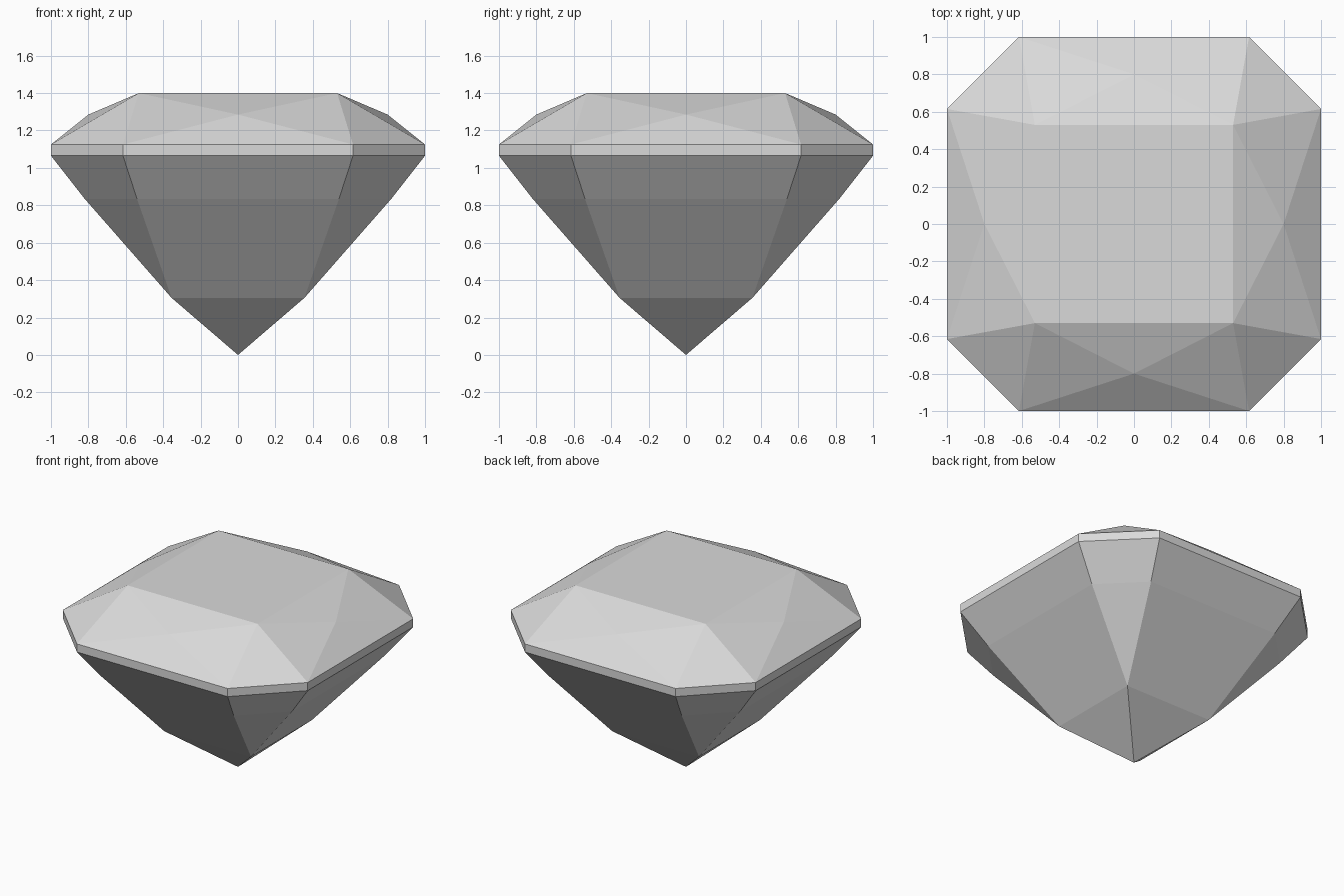
import bpy
import bmesh
from math import pi
from mathutils import Matrix, Vector

cube = bpy.data.objects.get("Cube")
if cube:
    bpy.data.objects.remove(cube, do_unlink=True)

# One pale grey stone colour
stone = bpy.data.materials.new("pale_grey_stone")
stone.use_nodes = True
grey = (0.7, 0.7, 0.7, 1)
stone.diffuse_color = grey
stone.node_tree.nodes["Principled BSDF"].inputs["Base Color"].default_value = grey

# Heights of the facet tiers
TABLE_Z, STAR_Z, GIRDLE_TOP, GIRDLE_LOW, BREAK_Z, POINT_Z = 1.4, 1.285, 1.125, 1.065, 0.835, 0.305

bm = bmesh.new()


def facet(*points):
    bm.faces.new([bm.verts.new(p) for p in points])


def band(upper, lower):
    """Flat facet between two edges that run the same way."""
    facet(upper[0], upper[1], lower[1], lower[0])


for quarter in range(4):
    turn = Matrix.Rotation(quarter * pi / 2, 3, 'Z')

    def edge(half_width, reach, z):
        """Left and right ends of one side's edge, then the next side's start."""
        ends = [Vector((s * half_width, -reach, z)) for s in (-1, 1)]
        ends.append(Vector((reach, -half_width, z)))
        return [turn @ p for p in ends]

    table = edge(0.53, 0.53, TABLE_Z)
    top = edge(0.615, 1, GIRDLE_TOP)
    low = edge(0.615, 1, GIRDLE_LOW)
    mid = edge(0.54, 0.82, BREAK_Z)
    tip = edge(0.355, 0.355, POINT_Z)
    star = turn @ Vector((0, -0.8, STAR_Z))

    # Crown facets around the star point, and the corner facet
    facet(top[0], top[1], star)
    facet(table[0], star, table[1])
    facet(top[0], star, table[0])
    facet(top[1], table[1], star)
    facet(top[1], top[2], table[1])

    # Girdle and upper pavilion, side and corner
    for i in (0, 1):
        band(top[i:i + 2], low[i:i + 2])
        band(low[i:i + 2], mid[i:i + 2])

    # Lower pavilion narrowing to the bottom point
    band(mid[:2], tip[:2])
    facet(mid[1], mid[2], tip[1])
    facet(tip[0], tip[1], (0, 0, 0))

# Flat table on top
facet(*[Matrix.Rotation(q * pi / 2, 3, 'Z') @ Vector((0.53, 0.53, TABLE_Z)) for q in range(4)])

bmesh.ops.remove_doubles(bm, verts=bm.verts, dist=0.001)
bmesh.ops.recalc_face_normals(bm, faces=bm.faces)

mesh = bpy.data.meshes.new("cut_gemstone")
bm.to_mesh(mesh)
bm.free()
mesh.materials.append(stone)
gem = bpy.data.objects.new("cut_gemstone", mesh)
bpy.context.collection.objects.link(gem)
